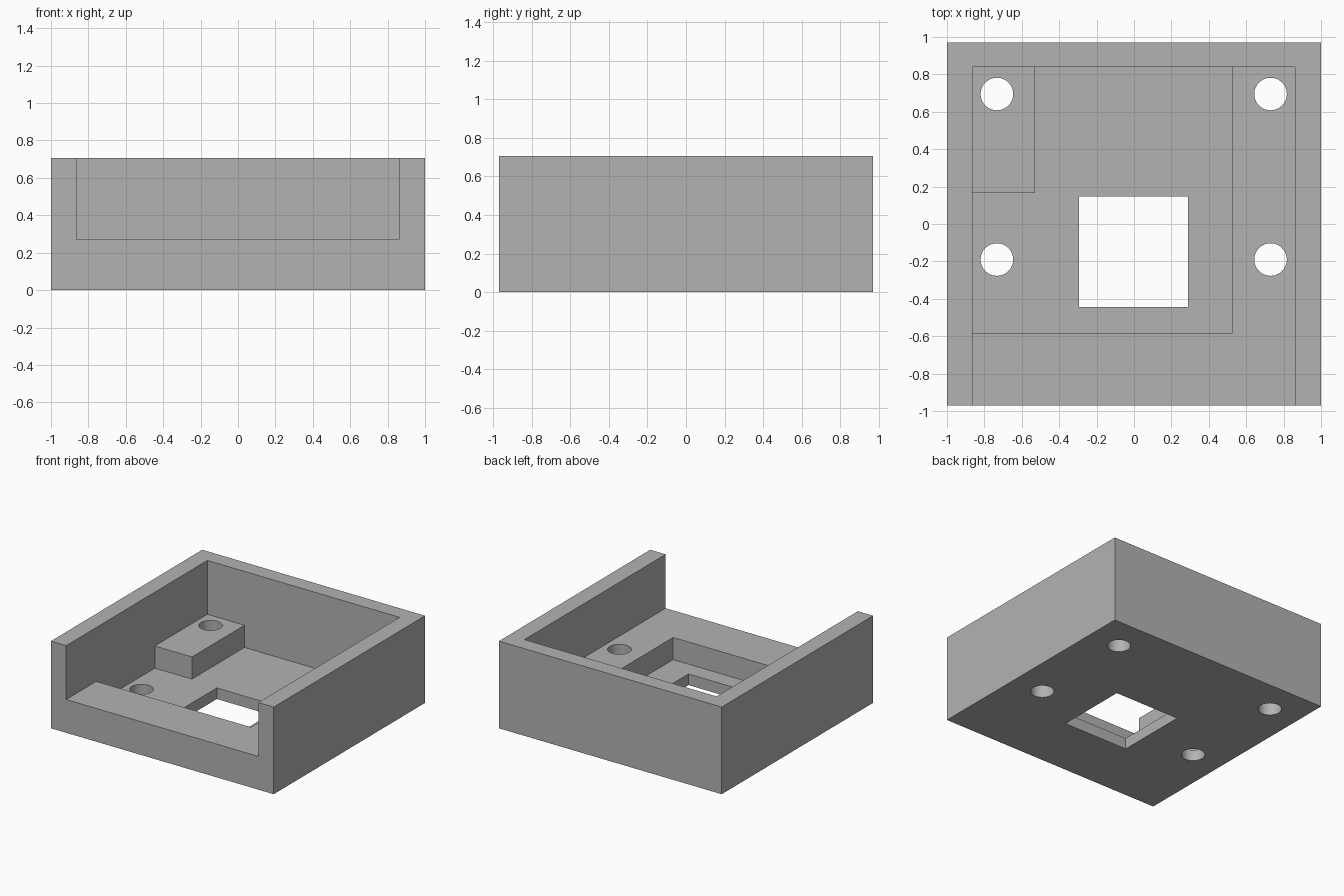
import bpy
import bmesh
import math

default = bpy.data.objects.get("Cube")
if default:
    bpy.data.objects.remove(default, do_unlink=True)

grey = bpy.data.materials.new("plain grey")
grey.use_nodes = True
colour = (0.45, 0.45, 0.45, 1)
grey.diffuse_color = colour
grey.node_tree.nodes["Principled BSDF"].inputs["Base Color"].default_value = colour


def prism(name, outline, bottom, top):
    """Extrude a flat outline between two heights."""
    bm = bmesh.new()
    face = bm.faces.new([bm.verts.new((x, y, bottom)) for x, y in outline])
    moved = bmesh.ops.extrude_face_region(bm, geom=[face])["geom"]
    verts = [v for v in moved if isinstance(v, bmesh.types.BMVert)]
    bmesh.ops.translate(bm, verts=verts, vec=(0, 0, top - bottom))
    bmesh.ops.recalc_face_normals(bm, faces=bm.faces)
    mesh = bpy.data.meshes.new(name)
    bm.to_mesh(mesh)
    bm.free()
    mesh.materials.append(grey)
    obj = bpy.data.objects.new(name, mesh)
    bpy.context.collection.objects.link(obj)
    return obj


def rect(x0, x1, y0, y1):
    return [(x0, y0), (x1, y0), (x1, y1), (x0, y1)]


def circle(cx, cy, radius, sides=48):
    angles = [2 * math.pi * i / sides for i in range(sides)]
    return [(cx + radius * math.cos(a), cy + radius * math.sin(a)) for a in angles]


HEIGHT, LEDGE, FLOOR, ABOVE, BELOW = 0.707, 0.27, 0.09, 0.9, -0.1
LEFT, RIGHT, BACK = -0.863, 0.862, 0.84

# Solid block that the open tray is cut from
tray = prism("tray_body", rect(-1, 1, -0.97, 0.97), 0, HEIGHT)

# Main cavity, open at the front
cutters = [prism("cavity_cutter", rect(LEFT, RIGHT, -1.2, BACK), LEDGE, ABOVE)]

# Lower pocket, notched to leave a raised corner block
pocket = [(LEFT, -0.585), (0.525, -0.585), (0.525, BACK),
          (-0.53, BACK), (-0.53, 0.167), (LEFT, 0.167)]
cutters.append(prism("pocket_cutter", pocket, FLOOR, ABOVE))

# Square window and four round screw holes through the floor
cutters.append(prism("window_cutter", rect(-0.293, 0.29, -0.445, 0.147), BELOW, 0.5))
for x in (-0.733, 0.73):
    for y in (-0.19, 0.695):
        cutters.append(prism("screw_hole_cutter", circle(x, y, 0.087), BELOW, 0.5))

# Cut everything, then drop the cutters
for cutter in cutters:
    cutter.hide_render = True
    cut = tray.modifiers.new(cutter.name, "BOOLEAN")
    cut.operation = "DIFFERENCE"
    cut.solver = "EXACT"
    cut.object = cutter
bpy.context.view_layer.objects.active = tray
tray.select_set(True)
for cut in list(tray.modifiers):
    bpy.ops.object.modifier_apply(modifier=cut.name)
for cutter in cutters:
    bpy.data.objects.remove(cutter, do_unlink=True)

# Round hole walls are smooth, all corners stay sharp
bpy.ops.object.shade_smooth_by_angle(angle=math.radians(30))
